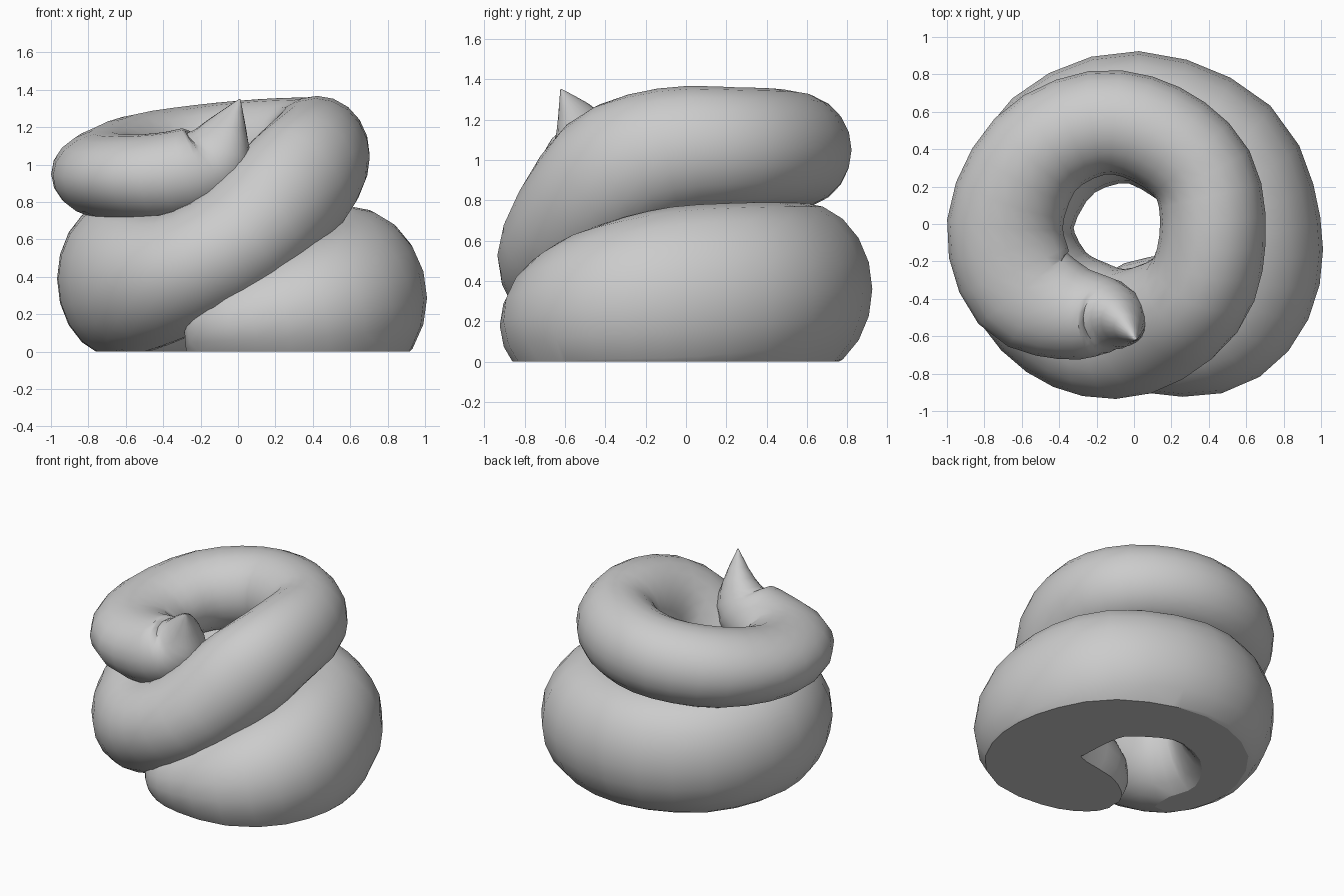
import bpy, bmesh, math
from mathutils import Vector

if "Cube" in bpy.data.objects:
    bpy.data.objects.remove(bpy.data.objects["Cube"])

# Coil path: x, y, z, half width, half height
PATH = [
    (-0.28, -0.54, 0.10, 0.02, 0.02), (-0.265, -0.54, 0.10, 0.16, 0.16),
    (-0.05, -0.54, 0.14, 0.33, 0.26), (0.36, -0.52, 0.20, 0.40, 0.38),
    (0.57, -0.34, 0.26, 0.40, 0.43), (0.60, -0.02, 0.30, 0.40, 0.47),
    (0.45, 0.36, 0.34, 0.39, 0.45), (0.00, 0.57, 0.36, 0.355, 0.43),
    (-0.43, 0.42, 0.37, 0.335, 0.43), (-0.645, 0.02, 0.39, 0.325, 0.42),
    (-0.54, -0.34, 0.38, 0.34, 0.39), (-0.29, -0.54, 0.43, 0.36, 0.33),
    (0.01, -0.575, 0.60, 0.34, 0.32), (0.32, -0.39, 0.91, 0.30, 0.34),
    (0.42, -0.08, 1.04, 0.285, 0.32), (0.37, 0.26, 1.06, 0.28, 0.30),
    (0.12, 0.48, 1.06, 0.28, 0.29), (-0.20, 0.54, 1.04, 0.28, 0.28),
    (-0.53, 0.37, 1.00, 0.29, 0.27), (-0.69, 0.00, 0.95, 0.31, 0.24),
    (-0.59, -0.34, 0.93, 0.31, 0.23), (-0.34, -0.47, 0.94, 0.26, 0.24),
    (-0.14, -0.49, 1.02, 0.20, 0.22), (-0.06, -0.53, 1.17, 0.11, 0.14),
    (0.01, -0.62, 1.35, 0.004, 0.004),
]
SIDES, STEPS = 20, 3


def spline(a, b, c, d, t):
    return [0.5 * (2*q + (r-p)*t + (2*p-5*q+4*r-s)*t*t + (3*q-p-3*r+s)*t**3)
            for p, q, r, s in zip(a, b, c, d)]


# Smooth the path
n = len(PATH)
pts = []
for i in range(n - 1):
    quad = (PATH[max(i-1, 0)], PATH[i], PATH[i+1], PATH[min(i+2, n-1)])
    pts += [spline(*quad, k / STEPS) for k in range(STEPS)]
pts.append(PATH[-1])

# Sweep an oval section along it
bm = bmesh.new()
rings = []
for i, p in enumerate(pts):
    tangent = (Vector(pts[min(i+1, len(pts)-1)][:3]) - Vector(pts[max(i-1, 0)][:3])).normalized()
    side = tangent.cross(Vector((0, 0, 1))).normalized()
    up = side.cross(tangent)
    ring = []
    for k in range(SIDES):
        a = 2 * math.pi * k / SIDES
        ring.append(bm.verts.new(Vector(p[:3]) + side * (math.cos(a) * p[3]) + up * (math.sin(a) * p[4])))
    rings.append(ring)
for r0, r1 in zip(rings, rings[1:]):
    for k in range(SIDES):
        j = (k + 1) % SIDES
        bm.faces.new((r0[k], r0[j], r1[j], r1[k]))
bm.faces.new(rings[0])
bm.faces.new(rings[-1])

# Flat underside
bmesh.ops.bisect_plane(bm, geom=bm.verts[:] + bm.edges[:] + bm.faces[:], dist=1e-5,
                       plane_co=(0, 0, 0), plane_no=(0, 0, 1), clear_inner=True)
bmesh.ops.holes_fill(bm, edges=[e for e in bm.edges if e.is_boundary], sides=0)
bmesh.ops.recalc_face_normals(bm, faces=bm.faces[:])

mesh = bpy.data.meshes.new("coiled_swirl")
bm.to_mesh(mesh)
bm.free()
obj = bpy.data.objects.new("coiled_swirl", mesh)
bpy.context.collection.objects.link(obj)
bpy.context.view_layer.objects.active = obj
obj.select_set(True)
bpy.ops.object.shade_smooth_by_angle(angle=math.radians(35))
for f in mesh.polygons:
    if f.normal.z < -0.99 and f.center.z < 0.01:
        f.use_smooth = False
